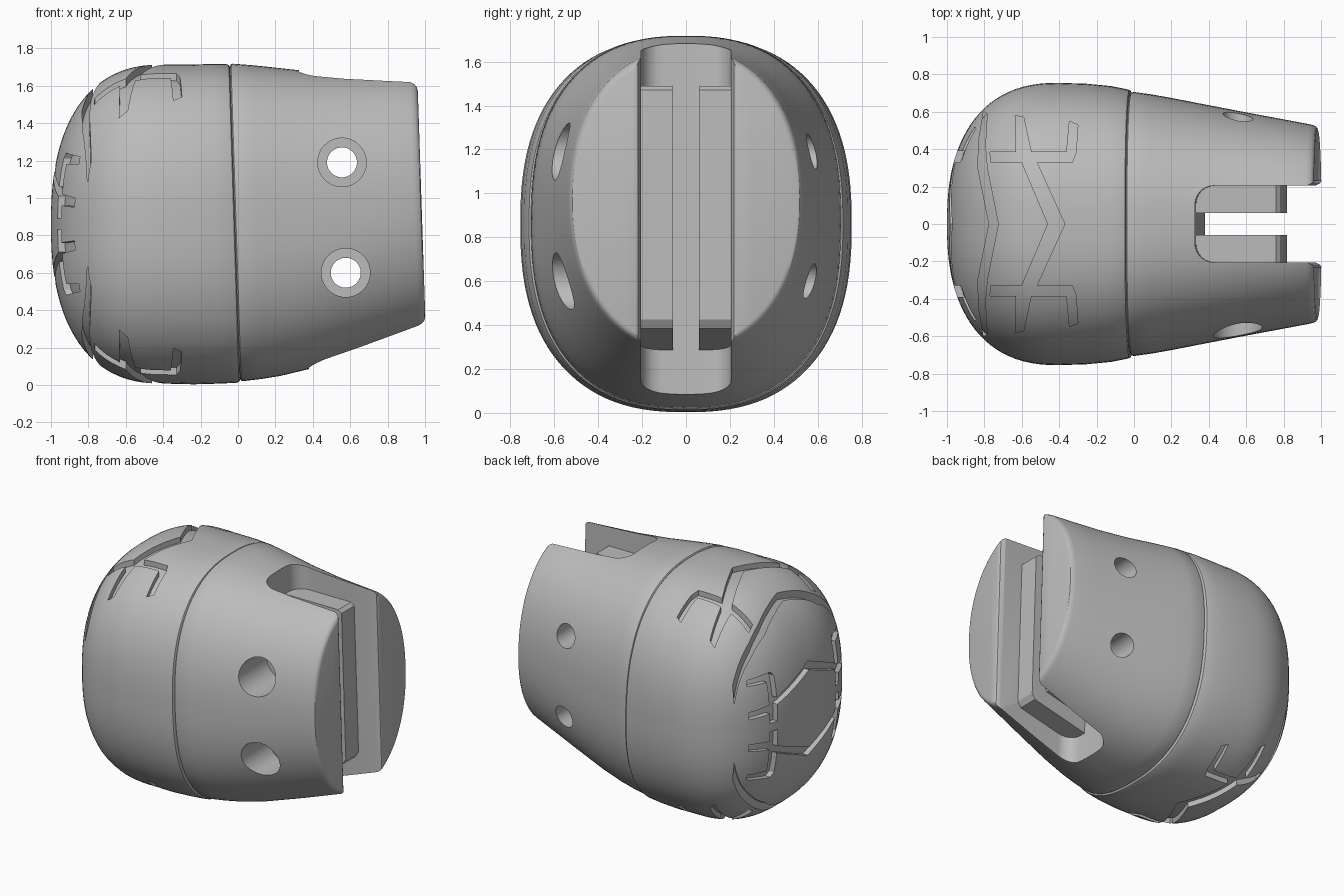
import bpy, bmesh
from math import sin, cos, pi, radians

cube = bpy.data.objects.get("Cube")
if cube:
    bpy.data.objects.remove(cube)

MID = 0.86      # height of the long axis
SIDES = 112

grey = bpy.data.materials.new("plain grey")
grey.use_nodes = True
grey.diffuse_color = (0.5, 0.5, 0.5, 1)
grey.node_tree.nodes["Principled BSDF"].inputs["Base Color"].default_value = (0.5, 0.5, 0.5, 1)


def lean(p):
    """Lean the rear half slightly, fading out towards the dome tip."""
    x, y, z = p
    w = min(1, max(0, (x + 0.5) / 0.5))
    return (x - 0.033 * (z - MID) * w, y, z)


def loft(name, rings):
    """Skin a solid through closed rings of equal length."""
    bm = bmesh.new()
    loops = [[bm.verts.new(p) for p in r] for r in rings]
    for a, b in zip(loops, loops[1:]):
        for i in range(len(a)):
            j = (i + 1) % len(a)
            bm.faces.new((a[i], a[j], b[j], b[i]))
    bm.faces.new(loops[0])
    bm.faces.new(loops[-1])
    bmesh.ops.recalc_face_normals(bm, faces=bm.faces)
    mesh = bpy.data.meshes.new(name)
    bm.to_mesh(mesh)
    bm.free()
    mesh.materials.append(grey)
    ob = bpy.data.objects.new(name, mesh)
    bpy.context.collection.objects.link(ob)
    return ob


def section(x, half_y, low, high):
    """Superellipse ring across the long axis, squarer on the dome than at the rear."""
    power = 2.45 - 0.28 * max(0, x)
    pts = []
    for i in range(SIDES):
        a = 2 * pi * (i + 0.5) / SIDES
        c, s = cos(a), sin(a)
        y = half_y * abs(c) ** (2 / power) * (1 if c > 0 else -1)
        z = (low + high) / 2 + (high - low) / 2 * abs(s) ** (2 / power) * (1 if s > 0 else -1)
        pts.append(lean((x, y, z)))
    return pts


def boolean(target, tool, operation="DIFFERENCE", keep=False):
    mod = target.modifiers.new("cut", "BOOLEAN")
    mod.operation, mod.solver, mod.object = operation, "EXACT", tool
    bpy.context.view_layer.objects.active = target
    bpy.ops.object.modifier_apply(modifier=mod.name)
    if not keep:
        bpy.data.objects.remove(tool)


def finish(ob):
    bpy.ops.object.select_all(action="DESELECT")
    ob.select_set(True)
    bpy.context.view_layer.objects.active = ob
    bpy.ops.object.shade_smooth_by_angle(angle=radians(32))


def dome_rings(inset, side_inset, end):
    """Blunt dome, optionally shrunk to form a groove floor that fades out at the sides."""
    rings = []
    for i in range(1, 25):
        a = pi / 2 * i / 24
        x = -0.4 - (0.6 - inset) * cos(a) ** (2 / 2.4)
        r = sin(a) ** (2 / 2.4)
        h = (0.853 - inset) * r
        rings.append(section(x, (0.755 - side_inset) * r, MID - h, MID + h))
    for x, hy, low, high in [(-0.25, 0.75, 0.003, 1.713)] + end:
        rings.append(section(x, hy - side_inset, low + inset, high - inset))
    return rings


# Dome with its tread grooves
dome = loft("dome_shell", dome_rings(0, 0, [(-0.12, 0.737, 0.007, 1.716), (-0.035, 0.72, 0.011, 1.715),
                                            (-0.022, 0.715, 0.016, 1.71), (-0.016, 0.705, 0.026, 1.70)]))
core = loft("groove_floor", dome_rings(0.038, 0.014, [(-0.15, 0.74, 0.006, 1.715)]))

chevron = [(-0.775, 0), (-0.835, 0.3), (-0.83, 0.45), (-0.805, 0.6),
           (-0.785, 0.59), (-0.795, 0.42), (-0.785, 0.3), (-0.725, 0)]
comb = [(-0.46, 0), (-0.6, 0.33), (-0.765, 0.33), (-0.77, 0.385), (-0.63, 0.385),
        (-0.635, 0.58), (-0.59, 0.57), (-0.55, 0.385), (-0.36, 0.385), (-0.345, 0.55),
        (-0.3, 0.53), (-0.31, 0.38), (-0.33, 0.33), (-0.52, 0.33), (-0.37, 0)]
tip_comb = [(0.28, 0), (0.15, 0.33), (0.03, 0.33), (0.03, 0.39), (0.1, 0.39),
            (0.09, 0.53), (0.14, 0.53), (0.16, 0.39), (0.32, 0.39), (0.32, 0.52),
            (0.36, 0.51), (0.38, 0.35), (0.35, 0.33), (0.2, 0.33), (0.34, 0)]


def both_sides(half):
    return half + [(u, -y) for u, y in reversed(half[1:-1])]


for side in (1, -1):
    for half in (chevron, comb):
        pts = both_sides(half)
        boolean(dome, loft("groove_cutter", [[(x, y, MID + side * h) for x, y in pts]
                                             for h in (0.1, 1.2)]))
    pts = both_sides(tip_comb)
    boolean(dome, loft("groove_cutter", [[(x, y, MID + side * d) for d, y in pts]
                                         for x in (-1.2, -0.5)]))
boolean(dome, core, "UNION")

# Tapered rear housing
housing = loft("rear_housing", [section(*s) for s in (
    (-0.016, 0.695, 0.031, 1.707), (-0.01, 0.703, 0.023, 1.715), (0.0, 0.706, 0.02, 1.718),
    (0.1, 0.692, 0.032, 1.71), (0.2, 0.674, 0.048, 1.70), (0.36, 0.643, 0.086, 1.682),
    (0.6, 0.597, 0.162, 1.666), (0.8, 0.56, 0.228, 1.662), (0.945, 0.533, 0.276, 1.66),
    (0.967, 0.527, 0.284, 1.654), (0.98, 0.517, 0.295, 1.643), (0.985, 0.503, 0.309, 1.629))])

# Open slot with rounded inner corners and a softened mouth
slot = [(1.3, -0.24), (0.99, -0.24), (0.978, -0.218), (0.95, -0.205)]
for start, cy in ((-pi / 2, -0.105), (-pi, 0.105)):
    for i in range(9):
        a = start - pi / 2 * i / 8
        slot.append((0.453 + 0.1 * cos(a), cy + 0.1 * sin(a)))
slot += [(x, -y) for x, y in reversed(slot[:4])]
boolean(housing, loft("slot_cutter", [[lean((x, y, z)) for x, y in slot] for z in (-0.4, 2.2)]))

# Pair of rails inside the slot
rail_side = [(0.3, 0.275), (0.78, 0.385), (0.805, 0.425), (0.805, 1.47), (0.78, 1.49), (0.3, 1.49)]
rails = [loft(name, [[lean((x, s * y, z)) for x, z in rail_side] for y in (0.06, 0.22)])
         for name, s in (("left_rail", 1), ("right_rail", -1))]

# Cross holes, deeply counterbored at the front
bore = [(-1.0, 0.13), (-0.28, 0.13), (-0.28, 0.08), (1.0, 0.08)]
for x, z in ((0.556, 1.19), (0.576, 0.6)):
    tool = loft("hole_cutter", [[(x + r * cos(2 * pi * i / 48), y, z + r * sin(2 * pi * i / 48))
                                 for i in range(48)] for y, r in bore])
    for part in rails:
        boolean(part, tool, keep=True)
    boolean(housing, tool)

for part in [dome, housing] + rails:
    finish(part)
